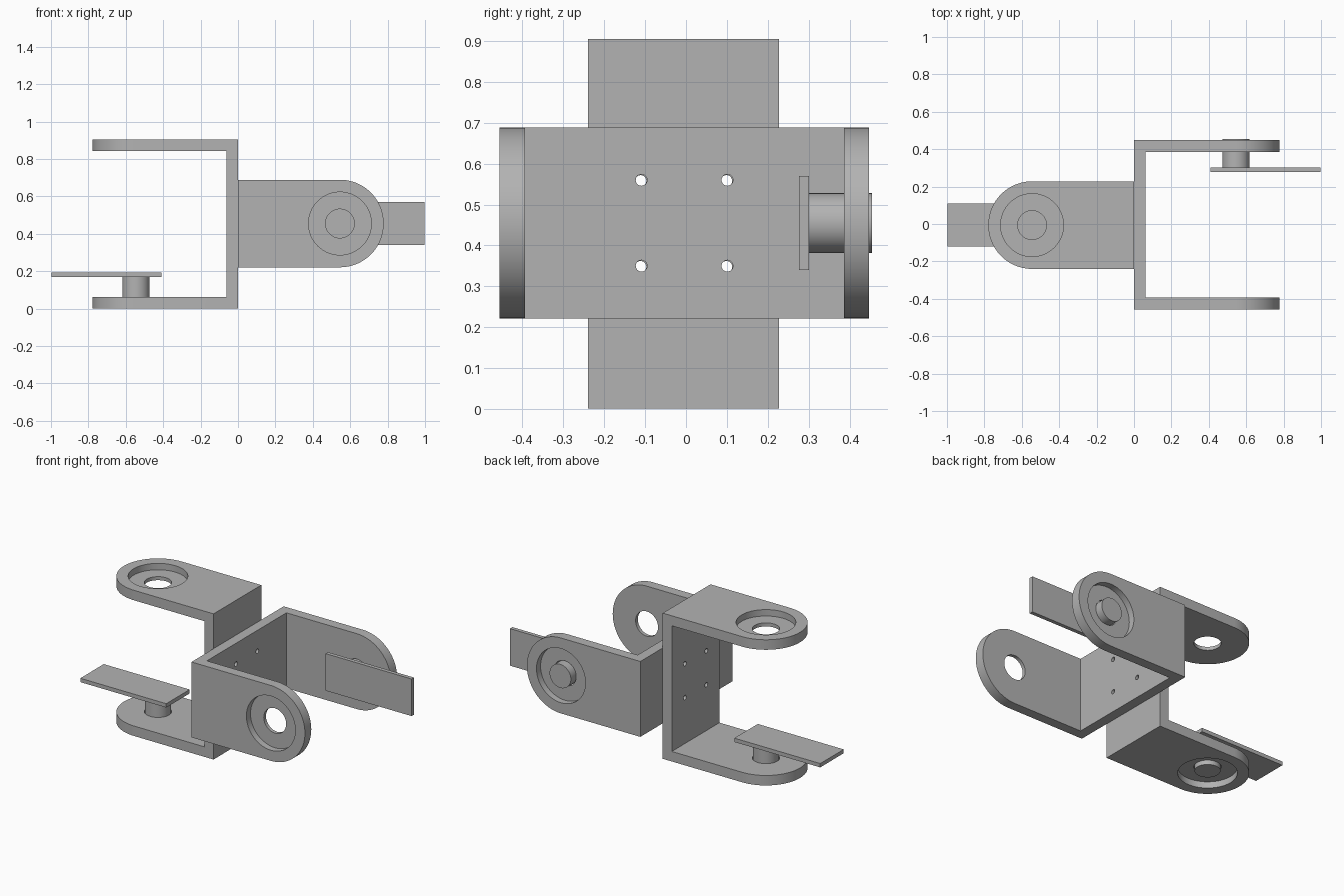
import bpy, bmesh, math
from mathutils import Matrix, Vector

if "Cube" in bpy.data.objects:
    bpy.data.objects.remove(bpy.data.objects["Cube"], do_unlink=True)

GREY = (0.45, 0.45, 0.45, 1)
mat = bpy.data.materials.new("plain grey")
mat.use_nodes = True
mat.diffuse_color = GREY
mat.node_tree.nodes["Principled BSDF"].inputs["Base Color"].default_value = GREY

# Shared bracket sizes: local x is the reach, y the span, z the width
SPAN, WALL, RADIUS, PIVOT = 0.452, 0.062, 0.234, 0.545
REACH = PIVOT + RADIUS
RECESS, HOLE, DEPTH, PIN = 0.168, 0.077, 0.04, 0.073


def prism(name, points, direction):
    """Extrude a closed outline along a direction."""
    bm = bmesh.new()
    face = bm.faces.new([bm.verts.new(p) for p in points])
    new = bmesh.ops.extrude_face_region(bm, geom=[face])["geom"]
    verts = [v for v in new if isinstance(v, bmesh.types.BMVert)]
    bmesh.ops.translate(bm, verts=verts, vec=direction)
    bmesh.ops.recalc_face_normals(bm, faces=bm.faces)
    mesh = bpy.data.meshes.new(name)
    bm.to_mesh(mesh)
    bm.free()
    obj = bpy.data.objects.new(name, mesh)
    bpy.context.collection.objects.link(obj)
    obj.data.materials.append(mat)
    return obj


def rod(name, start, end, radius, sides=64):
    """Cylinder between two points that lie along x or y."""
    axis = Vector(end) - Vector(start)
    turn = axis.to_track_quat("Z", "Y")
    ring = [Vector(start) + turn @ Vector((radius * math.cos(a), radius * math.sin(a), 0))
            for a in (2 * math.pi * i / sides for i in range(sides))]
    return prism(name, ring, axis)


def combine(obj, tool, operation):
    """Apply a boolean and remove its helper."""
    mod = obj.modifiers.new("cut", "BOOLEAN")
    mod.object, mod.operation, mod.solver = tool, operation, "EXACT"
    bpy.context.view_layer.update()
    result = bpy.data.meshes.new_from_object(
        obj.evaluated_get(bpy.context.evaluated_depsgraph_get()))
    obj.modifiers.clear()
    obj.data = result
    bpy.data.objects.remove(tool, do_unlink=True)


def finish(obj, place):
    obj.data.transform(place)
    bpy.ops.object.select_all(action="DESELECT")
    obj.select_set(True)
    bpy.context.view_layer.objects.active = obj
    bpy.ops.object.shade_smooth_by_angle(angle=math.radians(30))


def build_side(side, place, pin_end, paddle_y):
    # U-shaped bracket
    inner = SPAN - WALL
    outline = [(0, -SPAN), (REACH + 0.1, -SPAN), (REACH + 0.1, -inner), (WALL, -inner),
               (WALL, inner), (REACH + 0.1, inner), (REACH + 0.1, SPAN), (0, SPAN)]
    bracket = prism(side + "_bracket", [(x, y, -RADIUS) for x, y in outline],
                    (0, 0, 2 * RADIUS))

    # Rounded arm ends
    arc = [math.pi * (i / 48 - 0.5) for i in range(49)]
    shape = [(-0.1, -1, -RADIUS)]
    shape += [(PIVOT + RADIUS * math.cos(a), -1, RADIUS * math.sin(a)) for a in arc]
    shape += [(-0.1, -1, RADIUS)]
    combine(bracket, prism("rounding_helper", shape, (0, 2, 0)), "INTERSECT")

    # Pivot holes with outer recesses
    for s in (-1, 1):
        for radius, depth in ((RECESS, DEPTH), (HOLE, 0.2)):
            tool = rod("pivot_cutter", (PIVOT, s * (SPAN + 0.1), 0),
                       (PIVOT, s * (SPAN - depth), 0), radius)
            combine(bracket, tool, "DIFFERENCE")

    # Four screw holes through the back wall
    for y in (-0.105, 0.105):
        for z in (-0.105, 0.105):
            tool = rod("screw_cutter", (-0.1, y, z), (0.2, y, z), 0.014, 24)
            combine(bracket, tool, "DIFFERENCE")
    finish(bracket, place)

    # Pin and flat paddle
    finish(rod(side + "_pin", (PIVOT, paddle_y, 0), (PIVOT, pin_end, 0), PIN), place)
    corners = [(0.408, -0.115), (0.998, -0.115), (0.998, 0.115), (0.408, 0.115)]
    paddle = prism(side + "_paddle", [(x, paddle_y - 0.024, z) for x, z in corners],
                   (0, 0.024, 0))
    finish(paddle, place)


# Left side spans y; right side is the same bracket turned to span z
left_place = Matrix.Translation((0, -0.004, 0.455))
right_place = Matrix.Translation((0, -0.006, 0.453)) @ Matrix(
    ((-1, 0, 0, 0), (0, 0, -1, 0), (0, -1, 0, 0), (0, 0, 0, 1)))
build_side("left", left_place, 0.459, 0.305)
build_side("right", right_place, 0.438, 0.284)
